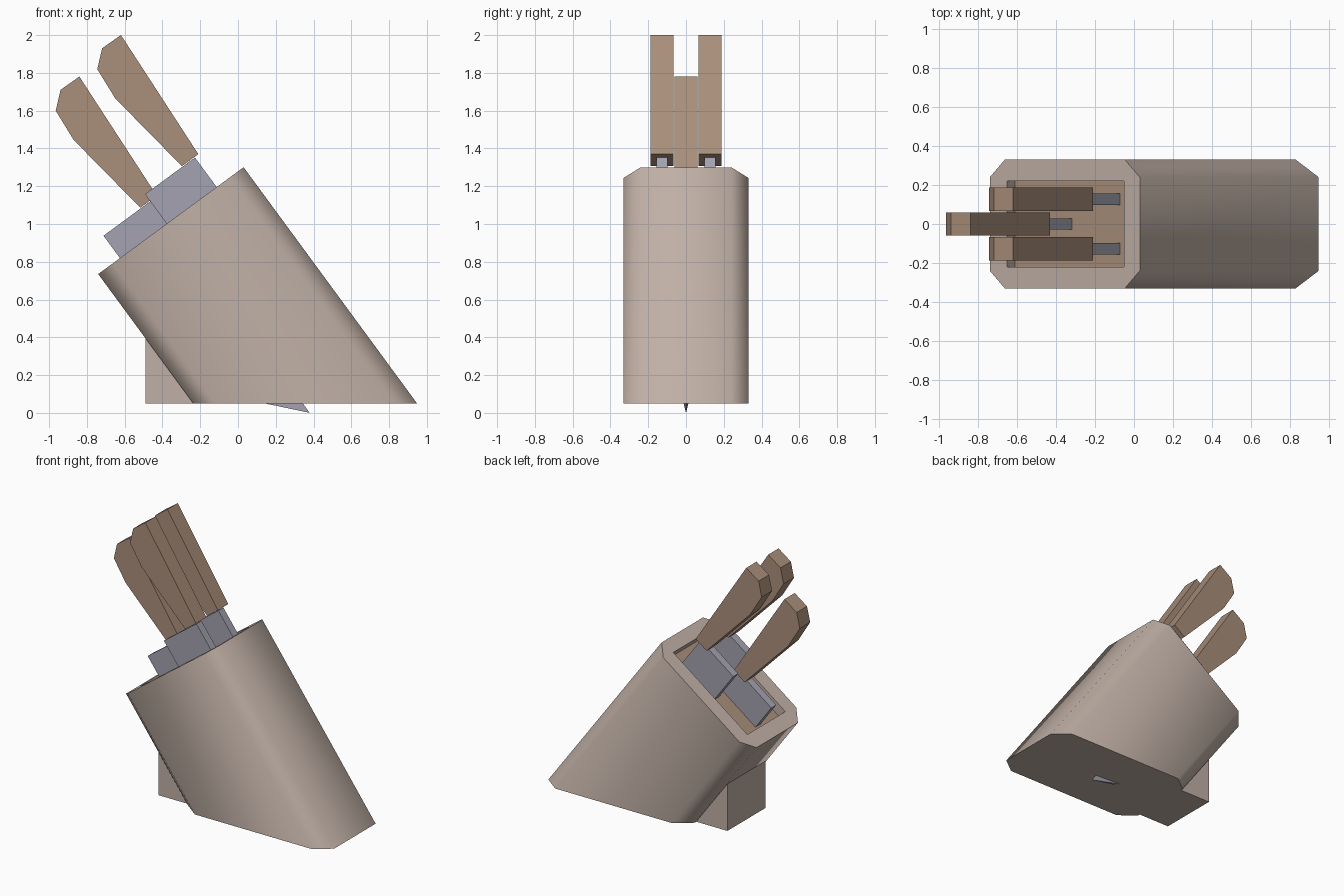
import bpy, bmesh, math
from mathutils import Vector

cube = bpy.data.objects.get("Cube")
if cube:
    bpy.data.objects.remove(cube, do_unlink=True)


def material(name, rgb):
    m = bpy.data.materials.new(name)
    m.use_nodes = True
    m.diffuse_color = (*rgb, 1)
    m.node_tree.nodes["Principled BSDF"].inputs["Base Color"].default_value = (*rgb, 1)
    return m


PALE = material("pale wood", (0.53, 0.435, 0.38))
BROWN = material("brown wood", (0.40, 0.275, 0.195))
STEEL = material("steel", (0.37, 0.365, 0.44))

# Tilted frame: u runs across the sloping top, v runs up along the block
ORIGIN = Vector((-0.74, 0, 0.735))
U = Vector((0.806, 0, 0.592))
V = Vector((-0.592, 0, 0.806))
BASE = 0.05


def at(u, y, v):
    return ORIGIN + U * u + V * v + Vector((0, y, 0))


def finish(name, bm, *mats):
    bmesh.ops.recalc_face_normals(bm, faces=bm.faces)
    mesh = bpy.data.meshes.new(name)
    bm.to_mesh(mesh)
    bm.free()
    for m in mats:
        mesh.materials.append(m)
    obj = bpy.data.objects.new(name, mesh)
    bpy.context.collection.objects.link(obj)
    return obj


def plate(name, profile, y, half, mat, du=0, dv=0, tip=None):
    """Extrude a (u, v) profile across y; the tip corner can be pinched to a point."""
    bm = bmesh.new()
    sides = [[bm.verts.new(at(u + du, y + s * (0 if i == tip else half), v + dv))
              for i, (u, v) in enumerate(profile)] for s in (-1, 1)]
    for ring in sides:
        bm.faces.new(ring)
    for i in range(len(profile)):
        j = (i + 1) % len(profile)
        bm.faces.new((sides[0][i], sides[0][j], sides[1][j], sides[1][i]))
    bmesh.ops.remove_doubles(bm, verts=bm.verts, dist=0.0001)
    return finish(name, bm, mat)


# Block: chamfered prism with a level base and a recessed pocket in its top
W, H, CU, CY = 0.955, 0.33, 0.095, 0.09
outline = [(0, H - CY), (0, CY - H), (CU, -H), (W - CU, -H),
           (W, CY - H), (W, H - CY), (W - CU, H), (CU, H)]
outline = outline[1:] + outline[:1]      # corner pairs, one per chamfer
pocket = [(0.11, -0.22), (0.855, -0.22), (0.855, 0.22), (0.11, 0.22)]
bm = bmesh.new()
top = [bm.verts.new(at(u, y, 0)) for u, y in outline]
bottom = [bm.verts.new(at(u, y, (BASE - ORIGIN.z - U.z * u) / V.z)) for u, y in outline]
rim = [bm.verts.new(at(u, y, 0)) for u, y in pocket]
floor = [bm.verts.new(at(u, y, -0.07)) for u, y in pocket]
for i in range(8):
    j = (i + 1) % 8
    bm.faces.new((top[i], top[j], bottom[j], bottom[i]))
for i in range(4):
    j = (i + 1) % 4
    bm.faces.new((top[2 * i], top[2 * i + 1], rim[i]))
    bm.faces.new((top[2 * i + 1], top[2 * j], rim[j], rim[i]))
    bm.faces.new((rim[i], rim[j], floor[j], floor[i]))
bm.faces.new(bottom)
bm.faces.new(floor).material_index = 1
block = finish("block", bm, PALE, BROWN)
bpy.ops.object.select_all(action="DESELECT")
block.select_set(True)
bpy.context.view_layer.objects.active = block
bpy.ops.object.shade_smooth_by_angle(angle=math.radians(50))

# Rear stand under the overhang, its top hidden inside the block
bm = bmesh.new()
bmesh.ops.create_cube(bm, size=1)
for v in bm.verts:
    x = -0.49 if v.co.x < 0 else -0.05
    z = BASE if v.co.z < 0 else (0.42 if x < -0.1 else 0.3)
    v.co = (x, math.copysign(0.22, v.co.y), z)
finish("stand", bm, PALE)

# Knives: one shape, placed three times
handle = [(0.695, 0.198), (0.803, 0.198), (0.846, 0.949),
          (0.724, 0.951), (0.638, 0.877), (0.623, 0.696)]
bolster = [(0.45, -0.07), (0.778, -0.07), (0.778, 0.194), (0.45, 0.194)]
blade = [(0.47, -0.06), (0.775, -0.06), (0.775, -1.208), (0.62, -1.035), (0.47, -0.8)]
for side, y, du, dv in (("right", -0.127, 0, 0), ("left", 0.127, 0, 0),
                        ("middle", 0, -0.3075, -0.047)):
    plate(side + "_handle", handle, y, 0.06, BROWN, du, dv)
    plate(side + "_bolster", bolster, y, 0.029, STEEL, du, dv)
    plate(side + "_blade", blade, y, 0.012, STEEL, du, dv, tip=2)
